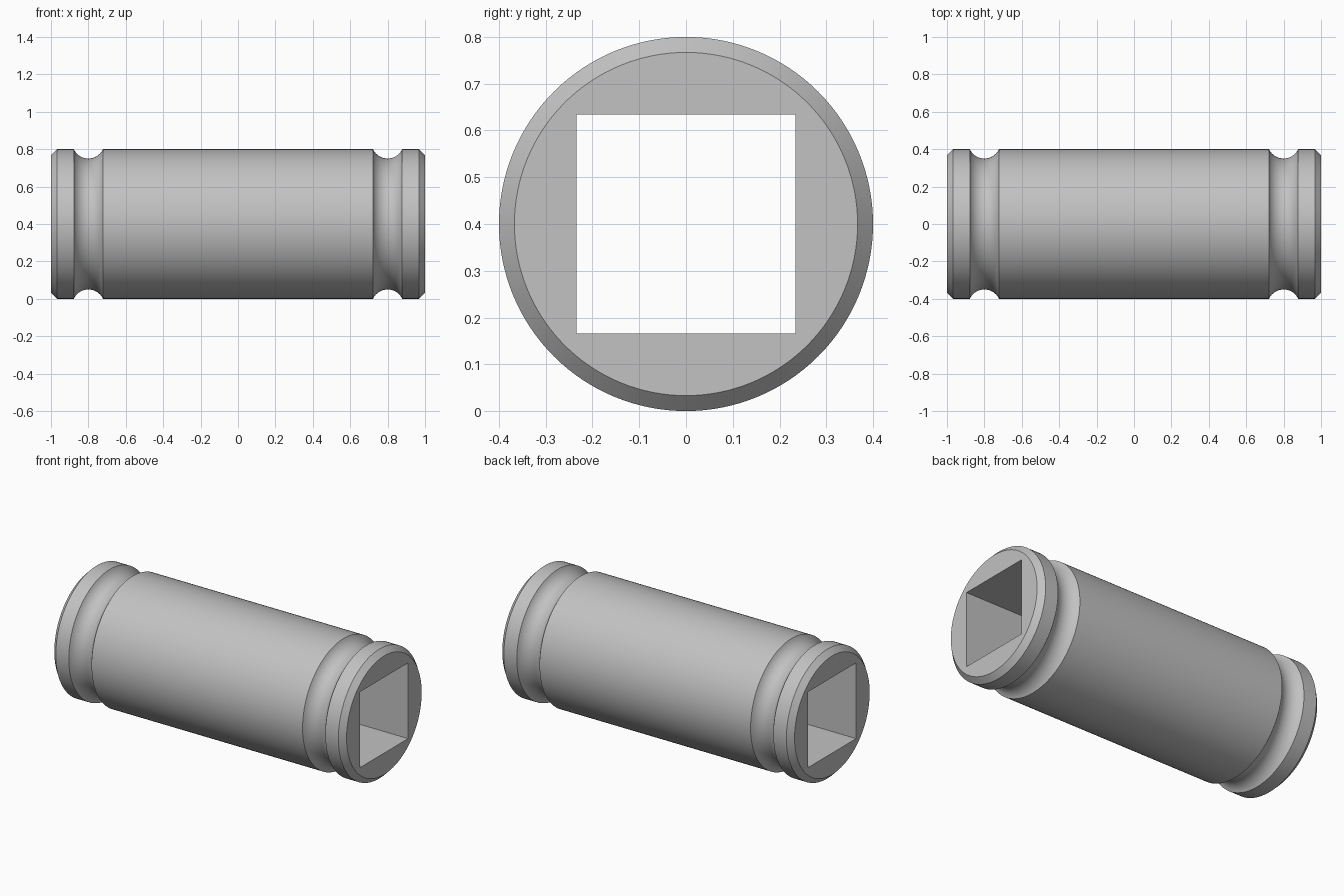
import bpy, bmesh
from math import sin, cos, asin, pi, radians
from mathutils import Vector

RADIUS, HALF_LENGTH, CHAMFER = 0.4, 1.0, 0.033
GROOVE_X, GROOVE_HALF, GROOVE_DEPTH = 0.8, 0.078, 0.05
HOLE_SIDE = 0.468
SEGMENTS, ARC_STEPS = 128, 16

if "Cube" in bpy.data.objects:
    bpy.data.objects.remove(bpy.data.objects["Cube"], do_unlink=True)

steel = bpy.data.materials.new("grey steel")
steel.use_nodes = True
grey = (0.54, 0.54, 0.54, 1)
steel.diffuse_color = grey
steel.node_tree.nodes["Principled BSDF"].inputs["Base Color"].default_value = grey

# Half profile as (x, radius): rounded groove, collar, end chamfer
arc_radius = (GROOVE_HALF ** 2 + GROOVE_DEPTH ** 2) / (2 * GROOVE_DEPTH)
arc_centre = RADIUS - GROOVE_DEPTH + arc_radius
sweep = asin(GROOVE_HALF / arc_radius)
half = []
for i in range(ARC_STEPS + 1):
    a = sweep * (2 * i / ARC_STEPS - 1)
    half.append((GROOVE_X + arc_radius * sin(a), arc_centre - arc_radius * cos(a)))
half += [(HALF_LENGTH - CHAMFER, RADIUS), (HALF_LENGTH, RADIUS - CHAMFER)]
profile = [(-x, r) for x, r in reversed(half)] + half

# Turned body: spin the profile round the x axis and cap the ends
bm = bmesh.new()
verts = [bm.verts.new((x, 0, r)) for x, r in profile]
edges = [bm.edges.new(pair) for pair in zip(verts, verts[1:])]
bmesh.ops.spin(bm, geom=verts + edges, cent=(0, 0, 0), axis=(1, 0, 0),
               angle=2 * pi, steps=SEGMENTS)
bmesh.ops.remove_doubles(bm, verts=bm.verts[:], dist=0.0001)
bmesh.ops.holes_fill(bm, edges=[e for e in bm.edges if e.is_boundary], sides=0)
bmesh.ops.recalc_face_normals(bm, faces=bm.faces[:])
bmesh.ops.translate(bm, verts=bm.verts[:], vec=Vector((0, 0, RADIUS)))
mesh = bpy.data.meshes.new("grooved_sleeve")
bm.to_mesh(mesh)
bm.free()
mesh.materials.append(steel)
sleeve = bpy.data.objects.new("grooved_sleeve", mesh)
bpy.context.collection.objects.link(sleeve)

# Square through hole
bpy.ops.mesh.primitive_cube_add(size=1, location=(0, 0, RADIUS))
cutter = bpy.context.object
cutter.name = "square_hole_cutter"
cutter.scale = (3 * HALF_LENGTH, HOLE_SIDE, HOLE_SIDE)
cutter.hide_render = True
cutter.data.materials.append(steel)
cut = sleeve.modifiers.new("square hole", 'BOOLEAN')
cut.operation = 'DIFFERENCE'
cut.solver = 'EXACT'
cut.object = cutter

bpy.ops.object.select_all(action='DESELECT')
sleeve.select_set(True)
bpy.context.view_layer.objects.active = sleeve
bpy.context.view_layer.update()
bpy.ops.object.modifier_apply(modifier=cut.name)
bpy.data.objects.remove(cutter, do_unlink=True)

# Smooth curved surfaces, crisp rims
bpy.ops.object.shade_smooth_by_angle(angle=radians(30))
